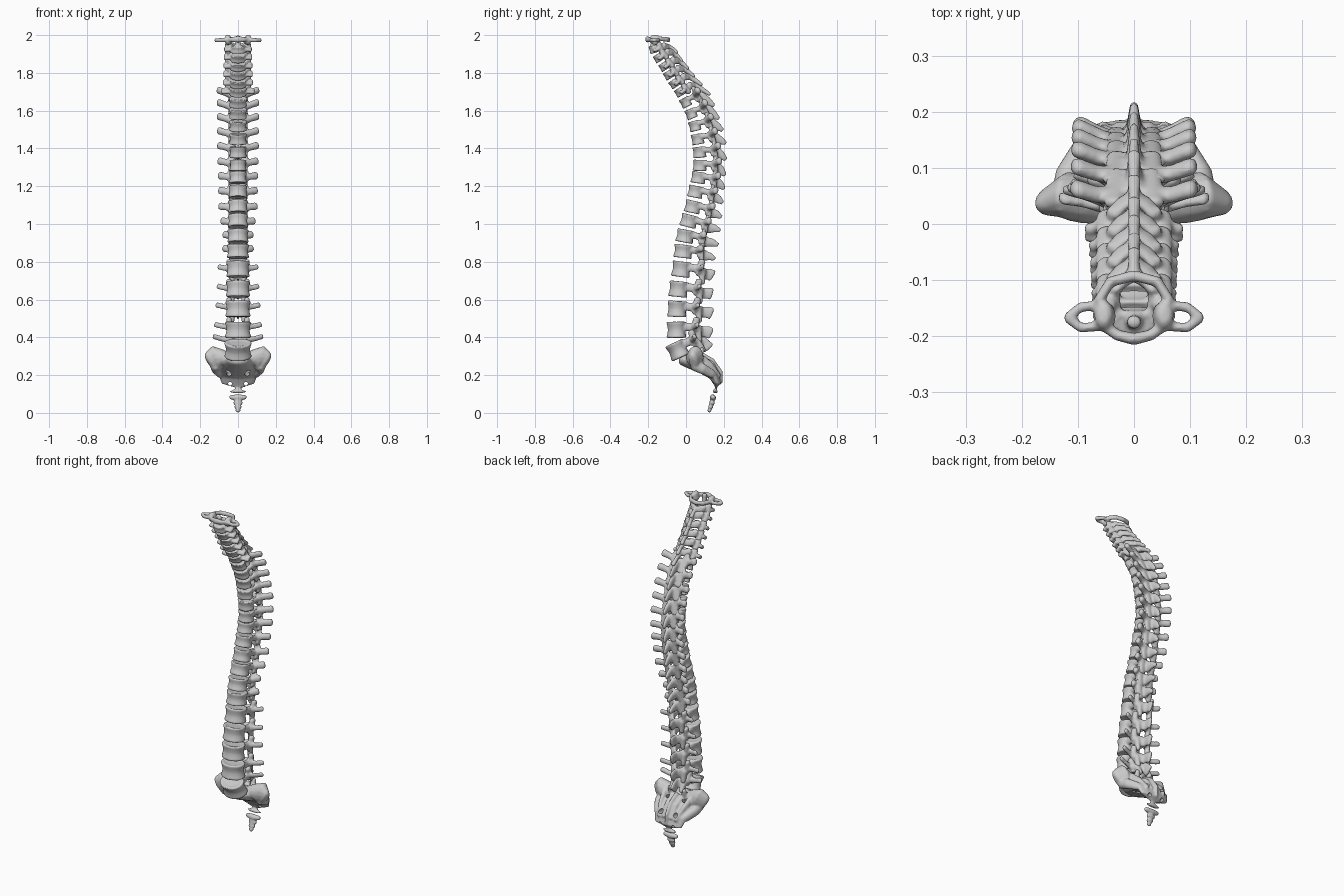
import bpy, bmesh, math
from mathutils import Vector

V = Vector
Y, Z = V((0, 1, 0)), V((0, 0, 1))
X = V((1, 0, 0))


def skin(bm, rings):
    """Closed loft through rings of points."""
    rows = [[bm.verts.new(p) for p in r] for r in rings]
    n = len(rows[0])
    for a, b in zip(rows, rows[1:]):
        for k in range(n):
            bm.faces.new((a[k], a[(k + 1) % n], b[(k + 1) % n], b[k]))
    bm.faces.new(rows[0][::-1])
    bm.faces.new(rows[-1])


def tube(bm, pts, radii, ref=Z, n=14):
    """Round-ended limb with an elliptical section (side radius, up radius)."""
    pts = [V(p) for p in pts]
    rings = []
    last = len(pts) - 1
    for i, (p, (ra, rb)) in enumerate(zip(pts, radii)):
        t = (pts[min(i + 1, last)] - pts[max(i - 1, 0)]).normalized()
        side = t.cross(ref).normalized()
        up = side.cross(t)
        steps = [(0, 1)]
        if i == 0:
            steps = [(-.7, .5), (-.45, .85), (0, 1)]
        elif i == last:
            steps = [(0, 1), (.45, .85), (.7, .5)]
        for off, s in steps:
            c = p + t * off * min(ra, rb)
            rings.append([c + side * ra * s * math.cos(k * math.tau / n)
                          + up * rb * s * math.sin(k * math.tau / n) for k in range(n)])
    skin(bm, rings)


def pair(bm, pts, radii, ref=Z):
    """Limb on both sides of the x = 0 plane."""
    for s in (1, -1):
        tube(bm, [(p[0] * s, p[1], p[2]) for p in pts], radii, ref)


def to_object(name, bm):
    bmesh.ops.recalc_face_normals(bm, faces=bm.faces)
    me = bpy.data.meshes.new(name)
    bm.to_mesh(me)
    bm.free()
    ob = bpy.data.objects.new(name, me)
    bpy.context.collection.objects.link(ob)
    return ob


def bone(name, bm, voxel=.006, smooth=2):
    """Fuse the overlapping limbs into one smooth bone."""
    ob = to_object(name, bm)
    m = ob.modifiers.new("fuse", 'REMESH')
    m.mode, m.voxel_size, m.use_smooth_shade = 'VOXEL', voxel, True
    m = ob.modifiers.new("soften", 'SMOOTH')
    m.factor, m.iterations = .5, smooth
    return ob


def lerp(keys, i):
    for (a, va), (b, vb) in zip(keys, keys[1:]):
        if i <= b:
            return va + (vb - va) * max(0, i - a) / (b - a)
    return keys[-1][1]


# body centre (y, z) and spinous tip (y, z), from the neck down
SPINE = [
    (-.17, 1.975, -.09, 1.975), (-.17, 1.925, -.045, 1.905), (-.145, 1.88, -.02, 1.86),
    (-.115, 1.835, .012, 1.82), (-.09, 1.79, .045, 1.78), (-.06, 1.745, .085, 1.735),
    (-.03, 1.70, .128, 1.685), (0, 1.645, .15, 1.625), (.03, 1.585, .175, 1.555),
    (.05, 1.52, .196, 1.495), (.065, 1.45, .212, 1.425), (.075, 1.38, .213, 1.34),
    (.077, 1.31, .208, 1.255), (.07, 1.245, .203, 1.185), (.055, 1.17, .196, 1.11),
    (.04, 1.09, .189, 1.035), (.02, 1.015, .183, .965), (0, .935, .172, .89),
    (-.01, .855, .155, .815), (-.02, .76, .143, .725), (-.035, .655, .138, .63),
    (-.042, .55, .138, .525), (-.045, .44, .135, .42), (-.04, .335, .122, .34)]
LOWER = (.045, .25)
WIDTH = [(1, .04), (6, .046), (7, .05), (12, .046), (18, .06), (23, .073)]
DEPTH = [(1, .026), (6, .03), (12, .042), (18, .056), (23, .059)]
HEIGHT = [(1, .042), (6, .045), (7, .054), (12, .062), (18, .073), (19, .085), (23, .09)]
SPAN = [(1, .066), (5, .072), (6, .08), (7, .106), (11, .103), (15, .096),
        (17, .074), (18, .075), (19, .1), (21, .112), (23, .127)]


def vertebra(i):
    y, z, ty, tz = SPINE[i]
    above, below = SPINE[i - 1], (SPINE + [LOWER])[i + 1]
    up = V((0, above[0] - below[0], above[1] - below[1])).normalized()
    back = V((0, up.z, -up.y))
    F = lambda x, a, u: V((x, y, z)) + back * a + up * u
    w, d, h, span = (lerp(k, i) for k in (WIDTH, DEPTH, HEIGHT, SPAN))
    tip = V((0, ty, tz))
    bm = bmesh.new()

    # waisted body with dished end plates
    rings = []
    for v, s in ((-.43, .6), (-.5, .9), (-.44, 1), (-.2, .91), (0, .87),
                 (.2, .91), (.44, 1), (.5, .9), (.43, .6)):
        ring = []
        for k in range(28):
            c, n = math.cos(k * math.tau / 28), math.sin(k * math.tau / 28)
            ring.append(F(w * s * c, d * s * (n - .2 * max(0, n) ** 4), h * v))
        rings.append(ring)
    skin(bm, rings)

    if i < 7:      # neck type
        px, lam, th, lh = .038, d + .053, .011, .021
        pair(bm, [F(.03, 0, 0), F(span, .006, -.006)], [(.010, .010), (.011, .011)], up)
        pair(bm, [F(.036, .035, 0), F(span, .022, -.004)], [(.010, .010), (.011, .011)], up)
        pair(bm, [F(.048, .036, -.023), F(.05, .032, .021)], [(.019, .015)] * 2, back)
        spin = [(.012, .017), (.010, .013), (.012, .010)]
        if i == 1:  # peg of the second neck bone
            tube(bm, [(0, -.172, 1.93), (0, -.174, 1.96), (0, -.175, 1.99)],
                 [(.02, .018), (.013, .013), (.013, .012)], Y)
    elif i < 19:   # chest type
        px, lam, th, lh = .035, d + .05, .011, .034
        ta = lerp([(7, .085), (11, .1), (16, .1), (18, .088)], i)
        pair(bm, [F(px, d + .03, .012), F(span * .65, ta - .015, .02), F(span - .004, ta, .027)],
             [(.016, .022), (.014, .018), (.015, .021)], up)
        pair(bm, [F(.03, d + .044, -.05), F(.036, d + .036, .05)], [(.019, .011)] * 2, back)
        spin = [(.015, .03), (.011, .022), (.008, .013)]
    else:          # loin type
        px, lam, th, lh = .04, d + .07, .012, .03
        pair(bm, [F(px, d + .025, .015), F(span * .7, d + .038, .018), F(span, d + .048, .026)],
             [(.014, .018), (.010, .015), (.010, .015)], up)
        pair(bm, [F(.044, d + .036, .0), F(.048, d + .042, .055)], [(.015, .019)] * 2, back)
        pair(bm, [F(.036, d + .052, .0), F(.032, d + .056, -.058)], [(.014, .016)] * 2, back)
        spin = [(.013, .03), (.010, .032), (.011, .034)]
    # pedicles, laminae and spinous process
    pair(bm, [F(px * .9, d * .5, h * .18), F(px, d + .035, h * .14)], [(.012, h * .26)] * 2, up)
    pair(bm, [F(px, d + .028, .005), F(px * .6, lam - .012, -.006), F(0, lam, -.012)],
         [(th, lh)] * 3, up)
    root = F(0, lam, -.01)
    tube(bm, [root, root.lerp(tip, .55) + up * .004, tip - (tip - root).normalized() * .005], spin, up)
    kind, num = (("neck", i + 1) if i < 7 else ("chest", i - 6) if i < 19 else ("loin", i - 18))
    bone(f"{kind}_vertebra_{num}", bm, .005 if i < 7 else .006)


for i in range(1, 24):
    vertebra(i)

# ring-shaped top vertebra
bm = bmesh.new()
R = (.010, .013)
pair(bm, [(0, -.205, 1.978), (.03, -.198, 1.977), (.055, -.18, 1.977)], [(.011, .018), R, R])
pair(bm, [(.052, -.165, 1.98), (.062, -.135, 1.98), (.042, -.103, 1.978), (0, -.092, 1.975)], [R] * 4)
pair(bm, [(.05, -.165, 1.962), (.054, -.162, 1.988)], [(.018, .026), (.017, .026)], Y)
pair(bm, [(.06, -.182, 1.975), (.095, -.185, 1.974), (.117, -.168, 1.973)], [(.009, .011)] * 3)
pair(bm, [(.06, -.145, 1.975), (.095, -.148, 1.974), (.117, -.166, 1.973)], [(.009, .011)] * 3)
bone("top_ring_vertebra", bm, .005)

# sacrum: curved plate, side wings, joint horns and rear crest
bm = bmesh.new()
tube(bm, [(0, -.012, .282), (0, .04, .268), (0, .1, .24), (0, .148, .2), (0, .166, .155), (0, .155, .115)],
     [(.066, .034), (.09, .042), (.108, .04), (.104, .03), (.088, .022), (.045, .015)])
pair(bm, [(.04, .035, .285), (.085, .042, .292), (.118, .05, .292), (.142, .042, .275)],
     [(.036, .03), (.042, .045), (.044, .066), (.028, .055)])
pair(bm, [(.118, .05, .25), (.118, .09, .232), (.095, .14, .205)], [(.03, .03), (.022, .028), (.014, .022)])
pair(bm, [(.042, .07, .28), (.045, .085, .338)], [(.018, .015), (.015, .012)], Y)
pair(bm, [(.085, .075, .29), (.075, .13, .25), (.055, .175, .195)], [(.018, .025), (.012, .018), (.009, .013)])
pair(bm, [(.028, .08, .29), (.028, .135, .262), (.026, .175, .2)], [(.016, .016), (.014, .014), (.01, .01)])
tube(bm, [(0, .085, .298), (0, .135, .272), (0, .18, .215), (0, .184, .16)],
     [(.014, .022), (.012, .02), (.010, .016), (.009, .010)])
sacrum = bone("sacrum", bm)

# openings through the sacrum
bm = bmesh.new()
for x, y, z, dy, dz, r in ((.054, .08, .255, .06, .12, .011), (.048, .13, .213, .15, .03, .013),
                           (.042, .16, .155, .12, 0, .010)):
    for s in (1, -1):
        tube(bm, [(x * s, y - dy, z - dz), (x * s, y + dy, z + dz)], [(r, r)] * 2, X)
cutter = to_object("sacrum_hole_cutter", bm)
cutter.hide_render = True
cutter.hide_set(True)
m = sacrum.modifiers.new("holes", 'BOOLEAN')
m.operation, m.object, m.solver = 'DIFFERENCE', cutter, 'EXACT'

# tail bone: shrinking beads
bm = bmesh.new()
tube(bm, [(-.036, .144, .083), (0, .142, .08), (.036, .144, .083)], [(.012, .012), (.017, .018), (.012, .012)])
for y, z, w, r in ((.139, .054, .022, .014), (.131, .032, .015, .013), (.124, .014, .009, .011)):
    tube(bm, [(-w * .7, y, z), (0, y, z), (w * .7, y, z)], [(r * .8, r * .8), (r, r), (r * .8, r * .8)])
tube(bm, [(0, .143, .085), (0, .133, .04), (0, .123, .009)], [(.02, .013), (.015, .012), (.009, .009)], Y)
bone("tail_bone", bm, .004)
